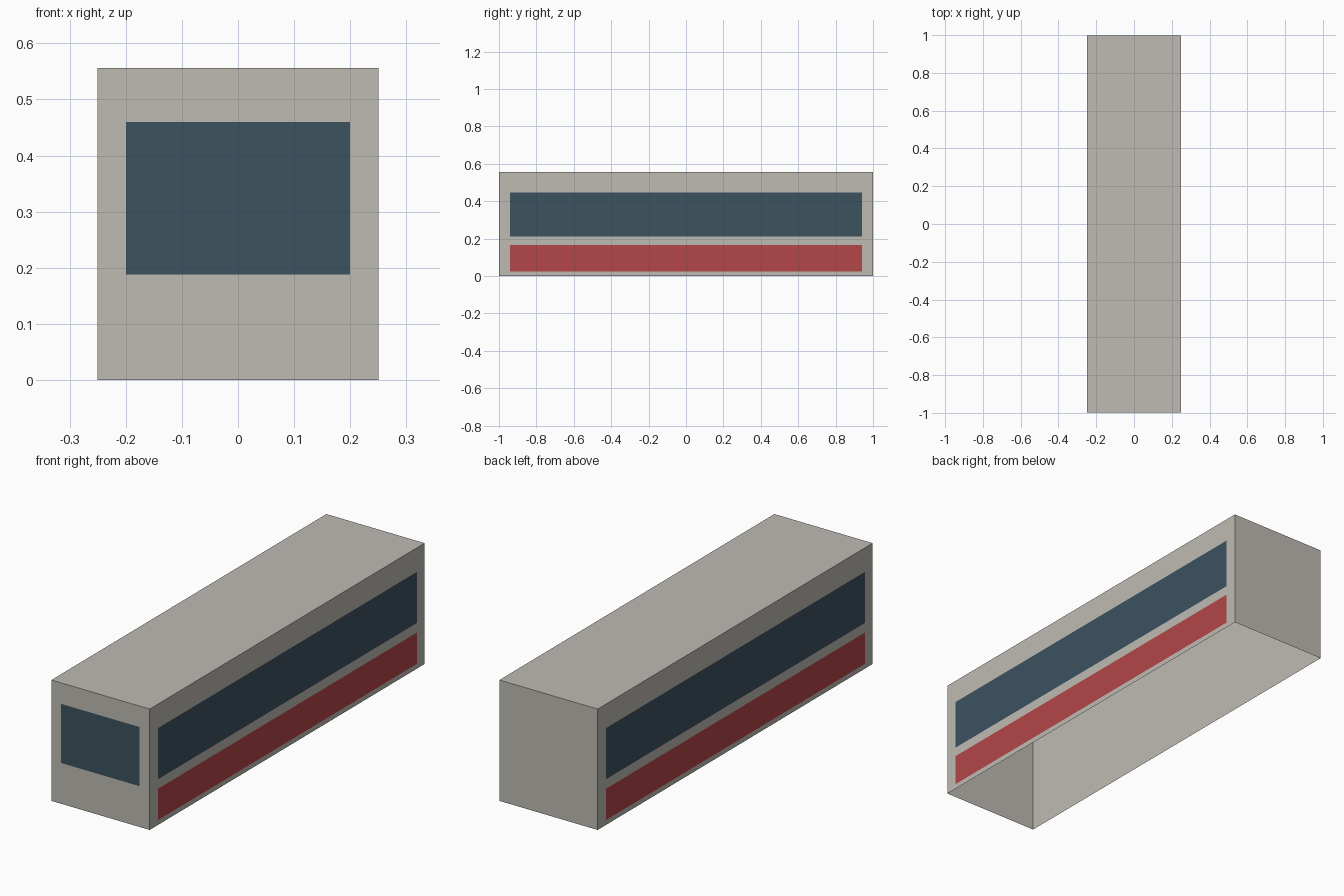
import bpy, bmesh
from mathutils import Vector

if "Cube" in bpy.data.objects:
    bpy.data.objects.remove(bpy.data.objects["Cube"])

W, L, H = 0.25, 0.999, 0.556   # half width, half length, height
GAP = 0.001                    # painted plates sit just off the walls


def material(name, rgb):
    # display colour 0-255 to linear
    m = bpy.data.materials.new(name)
    lin = [((c / 255 + 0.055) / 1.055) ** 2.4 for c in rgb]
    m.diffuse_color = (*lin, 1)
    m.use_nodes = True
    m.node_tree.nodes["Principled BSDF"].inputs["Base Color"].default_value = m.diffuse_color
    return m


grey = material("warm grey", (191, 187, 180))
blue = material("window blue", (60, 82, 95))
red = material("stripe red", (180, 70, 73))


def add_object(name, bm, mat):
    me = bpy.data.meshes.new(name)
    bm.to_mesh(me)
    bm.free()
    me.materials.append(mat)
    ob = bpy.data.objects.new(name, me)
    bpy.context.collection.objects.link(ob)
    return ob


def plate(name, corners, outward, mat):
    bm = bmesh.new()
    f = bm.faces.new([bm.verts.new(c) for c in corners])
    f.normal_update()
    if f.normal.dot(Vector(outward)) < 0:
        f.normal_flip()
    return add_object(name, bm, mat)


# body shell: a box with an open underside
bm = bmesh.new()
bmesh.ops.create_cube(bm, size=1)
for v in bm.verts:
    v.co = (v.co.x * 2 * W, v.co.y * 2 * L, (v.co.z + 0.5) * H)
bm.normal_update()
bmesh.ops.delete(bm, geom=[f for f in bm.faces if f.normal.z < -0.5], context='FACES_ONLY')
add_object("carriage_body", bm, grey)

# side windows and lower stripes, both sides
for side, s in (("right", 1), ("left", -1)):
    for part, z0, z1, mat in (("window", 0.211, 0.446, blue), ("stripe", 0.023, 0.167, red)):
        x = s * (W + GAP)
        plate(f"{side}_{part}",
              [(x, -0.941, z0), (x, 0.941, z0), (x, 0.941, z1), (x, -0.941, z1)],
              (s, 0, 0), mat)

# windscreen
y = -L - GAP
plate("front_windscreen",
      [(-0.2, y, 0.188), (0.2, y, 0.188), (0.2, y, 0.46), (-0.2, y, 0.46)],
      (0, -1, 0), blue)
